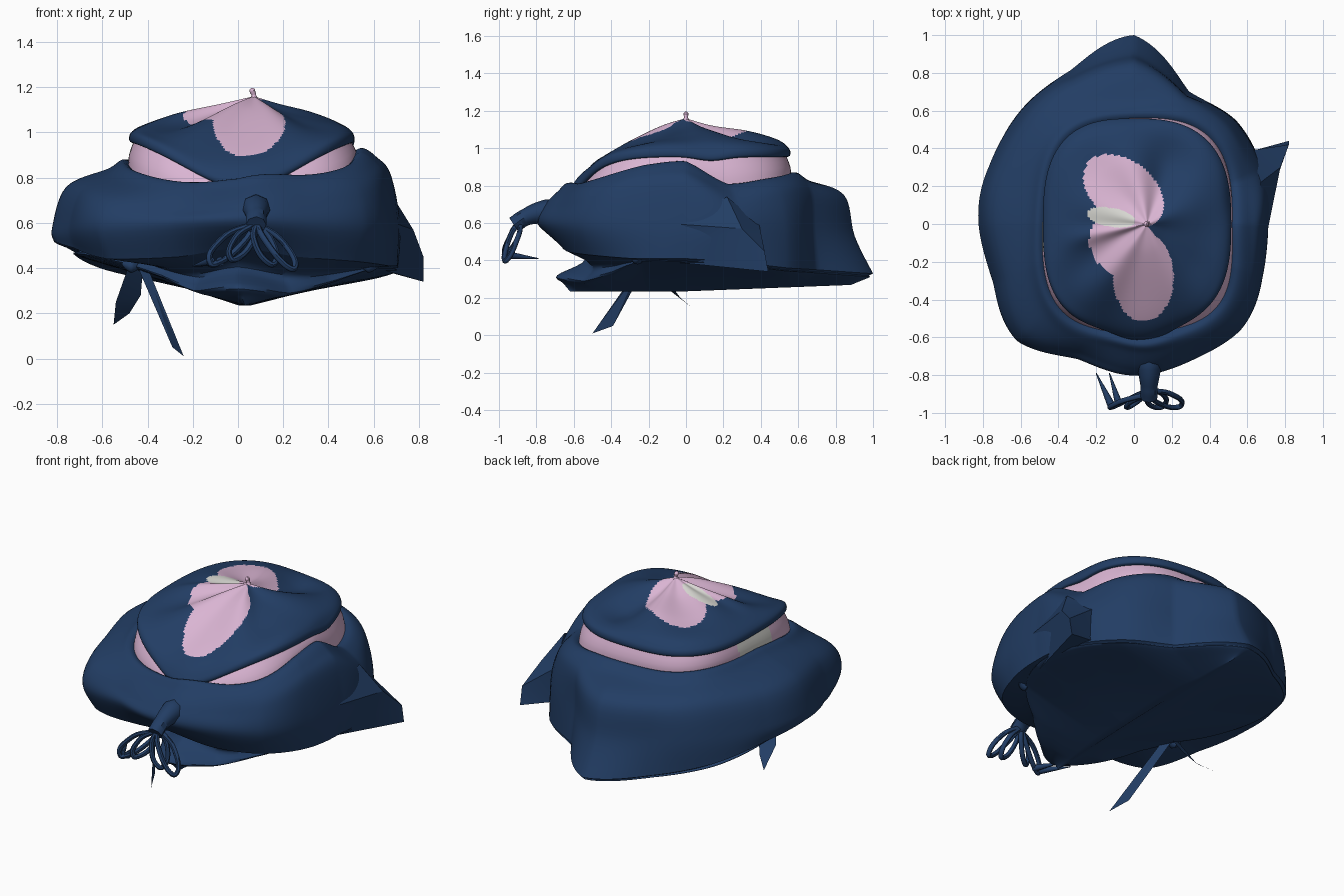
import bpy, bmesh, math
from mathutils import Vector

if "Cube" in bpy.data.objects:
    bpy.data.objects.remove(bpy.data.objects["Cube"])


def material(name, rgb):
    mat = bpy.data.materials.new(name)
    mat.use_nodes = True
    color = (*rgb, 1)
    mat.diffuse_color = color
    mat.node_tree.nodes["Principled BSDF"].inputs["Base Color"].default_value = color
    return mat


navy = material("navy cloth", (.016, .047, .128))
pink = material("pink lining", (.7, .46, .65))
pale = material("pale lining", (.68, .68, .64))
SEGMENTS = 240


def finish(obj, angle=45):
    bpy.ops.object.select_all(action='DESELECT')
    obj.select_set(True)
    bpy.context.view_layer.objects.active = obj
    bpy.ops.object.shade_smooth_by_angle(angle=math.radians(angle))


def mesh_object(name, bm, mats, angle=45):
    mesh = bpy.data.meshes.new(name)
    bm.to_mesh(mesh)
    bm.free()
    for mat in mats:
        mesh.materials.append(mat)
    obj = bpy.data.objects.new(name, mesh)
    bpy.context.collection.objects.link(obj)
    finish(obj, angle)


def catmull(a, b, c, d, t):
    return b + (c - a) * (t / 2) + (a * 2 - b * 5 + c * 4 - d) * (t * t / 2) \
        + (b * 3 - a - c * 3 + d) * (t ** 3 / 2)


def around(samples, deg):
    """Periodic lookup of evenly spaced samples, with slightly eased corners."""
    n = len(samples)
    u = deg / 360 * n
    i = int(u)
    a, b, c, d = (samples[(i + k) % n] for k in (-1, 0, 1, 2))
    return (catmull(a, b, c, d, u - i) + b + (c - b) * (u - i)) / 2


def bump(deg, center, width):
    d = (deg - center + 180) % 360 - 180
    return math.exp(-(d / width) ** 2)


def polar(r, deg, z, x=0):
    a = math.radians(deg)
    return Vector((x + r * math.cos(a), r * math.sin(a), z))


def sweep(name, section, steps, mats, rule=None, cap=False):
    """Loft the section given for each direction into a ring-shaped surface."""
    bm = bmesh.new()
    columns = []
    for s in range(SEGMENTS):
        pts = section(s * 360 / SEGMENTS)
        col = [pts[0]]
        for i in range(len(pts) - 1):
            a, d = pts[max(i - 1, 0)], pts[min(i + 2, len(pts) - 1)]
            col += [catmull(a, pts[i], pts[i + 1], d, k / steps) for k in range(1, steps + 1)]
        columns.append([bm.verts.new(p) for p in col])
    for s in range(SEGMENTS):
        left, right = columns[s - 1], columns[s]
        for j in range(len(left) - 1):
            face = bm.faces.new((left[j], right[j], right[j + 1], left[j + 1]))
            if rule:
                face.material_index = rule(face.calc_center_median())
    if cap:
        bm.faces.new([c[0] for c in reversed(columns)])
    bmesh.ops.remove_doubles(bm, verts=bm.verts, dist=.0005)
    mesh_object(name, bm, mats)


# Outlines of the cloth, counter-clockwise from the +x side
OUTLINE = [.71, .74, .77, .76, 1, .88, .85, .82, .82, .81, .87, .78, .79, .79, .79, .74]
HEM_Z = [.41, .39, .36, .35, .33, .36, .42, .49, .52, .49, .44, .45, .49, .45, .43, .41]
SHOULDER_Z = [.93, .81, .84, .87, .87, .87, .88, .88, .88, .86, .82, .77, .73, .78, .84, .91]
# Edge of the bottom cloth, which comes to a corner under the front overhang
FLAP = [.67, .72, .75, .75, .98, .86, .82, .76, .66, .52, .47, .5, .69, .59, .56, .62]
FLAP_Z = [.39, .37, .34, .33, .31, .34, .39, .45, .45, .41, .36, .3, .32, .29, .33, .39]


def superellipse(deg, power):
    a = math.radians(deg)
    c, s = abs(math.cos(a)) / (.495 + .017 * math.cos(a)), abs(math.sin(a)) / .555
    return (c ** power + s ** power) ** (-1 / power)


def cap_radius(deg):
    return superellipse(deg, 2.75) + .06 * bump(deg, 274, 16)


def cap_edge_z(deg):
    return .96 - .2 * bump(deg, 272, 34) - .02 * bump(deg, 15, 12)


def shoulder_radius(deg):
    return superellipse(deg, 3.1) + .03 + .05 * bump(deg, 274, 16) \
        + .02 * bump(deg, 320, 22) - .025 * bump(deg, 135, 35)


def shoulder_z(deg):
    return around(SHOULDER_Z, deg) + .07 * bump(deg, 275, 20)


def hem_point(deg):
    return polar(around(OUTLINE, deg) * (1 - .15 * bump(deg, 270, 52)), deg, around(HEM_Z, deg))


# Bottom: a keel running front to back, and the underside of the overhang
def underside_section(deg):
    flap_r, hem = around(FLAP, deg), hem_point(deg)
    flap = polar(flap_r, deg, around(FLAP_Z, deg))
    keel = Vector((flap.x * .04 + .03, flap.y * .9, .235 + .035 * max(flap.y, 0)))
    mid = (flap + keel) / 2
    notch = polar(flap_r - .15 * bump(deg, 270, 22), deg, (flap.z + hem.z) / 2)
    return [keel, mid, flap, notch, hem]


sweep("underside", underside_section, 5, [navy], cap=True)


# Outer cloth: hem, bulging side, shoulder and tucked edge
def body_section(deg):
    out, inner = around(OUTLINE, deg), shoulder_radius(deg)
    front, back = bump(deg, 270, 25), bump(deg, 90, 25)
    zs = shoulder_z(deg)
    fold = .008 * math.sin(math.radians(deg * 7))
    upper = inner + (out - inner) * (.8 - .15 * back)
    return [hem_point(deg),
            polar(out * (1 - .09 * back) + fold, deg, .58 - .05 * back + .02 * front),
            polar(upper + fold, deg, zs - .12),
            polar(inner + .07 - .02 * front, deg, zs - .04),
            polar(inner, deg, zs),
            polar(inner - .07, deg, zs - .05)]


sweep("outer_cloth", body_section, 6, [navy])


# Lining band between the outer cloth and the crown
def band_section(deg):
    r, z, low = cap_radius(deg), cap_edge_z(deg), around(SHOULDER_Z, deg) - .03
    rim = shoulder_radius(deg) - .02
    return [polar(r * .95, deg, z + .02), polar((r + rim) / 2, deg, (z + low) / 2),
            polar(rim, deg, low)]


def band_rule(p):
    return 1 if p.x < -.4 and -.14 < p.y < .16 else 0


sweep("lining_band", band_section, 3, [pink, pale], band_rule)


# Crown: rolled edge rising to a gathered point
def crown_section(deg):
    r, z = cap_radius(deg), cap_edge_z(deg)
    front, back = bump(deg, 270, 35), bump(deg, 90, 45)
    dip = bump(deg, 68, 20) + .7 * bump(deg, 220, 16) + .6 * bump(deg, 318, 18)
    ridge = .025 * bump(deg, 193, 10)
    fold = .012 * math.sin(math.radians(deg * 5))

    def at(f, height):
        return polar(r * f, deg, height, .07 * (1 - f))

    return [at(.93, z - .01), at(1, z), at(.99, z + .04),
            at(.88, 1.035 - .16 * front - .025 * dip + .015 * back),
            at(.6, 1.075 - .08 * front - .06 * dip + .015 * back + fold + ridge),
            at(.25, 1.115 - .03 * dip + fold + ridge), at(0, 1.16)]


def inside(p, cx, cy, rx, ry, tilt=0):
    x, y = p.x - cx, p.y - cy
    a = math.radians(tilt)
    u, v = x * math.cos(a) + y * math.sin(a), y * math.cos(a) - x * math.sin(a)
    return (u / rx) ** 2 + (v / ry) ** 2 < 1


def crown_rule(p):
    if p.z < .87:
        return 0
    if inside(p, -.12, .035, .13, .05, -10):
        return 2
    front = inside(p, .05, -.28, .16, .235) or inside(p, -.05, -.12, .2, .16, -35)
    back = inside(p, -.055, .175, .24, .16, -38)
    return 1 if front or back else 0


sweep("crown", crown_section, 14, [navy, pink, pale], crown_rule)


def tube(name, points, mat=navy, radius=.014):
    """Round cord through points; an optional fourth value scales its thickness."""
    curve = bpy.data.curves.new(name, 'CURVE')
    curve.dimensions = '3D'
    curve.bevel_depth = radius
    curve.bevel_resolution = 2
    curve.resolution_u = 8
    curve.use_fill_caps = True
    spline = curve.splines.new('BEZIER')
    spline.bezier_points.add(len(points) - 1)
    for bp, p in zip(spline.bezier_points, points):
        bp.co = p[:3]
        bp.radius = p[3] if len(p) > 3 else 1
        bp.handle_left_type = bp.handle_right_type = 'AUTO'
    curve.materials.append(mat)
    obj = bpy.data.objects.new(name, curve)
    bpy.context.collection.objects.link(obj)
    bpy.ops.object.select_all(action='DESELECT')
    obj.select_set(True)
    bpy.context.view_layer.objects.active = obj
    bpy.ops.object.convert(target='MESH')
    finish(bpy.context.object)


def facets(name, points, faces, angle=20):
    bm = bmesh.new()
    verts = [bm.verts.new(p) for p in points]
    for f in faces:
        bm.faces.new([verts[i] for i in f])
    mesh_object(name, bm, [navy], angle)


# Gathered tip on the crown
tube("crown_tip", [(.07, 0, 1.14, 2), (.07, 0, 1.165, .8), (.065, 0, 1.185, 1.2), (.07, 0, 1.195, .5)], pink, .012)

# Front gather, knot and hanging bow
tube("front_gather", [(.07, -.6, .66, 1.2), (.08, -.75, .66, 1.3), (.08, -.86, .63, .9), (.08, -.92, .59, .9)], radius=.05)
for i, (tip, drop, spread) in enumerate([(-.12, .42, .05), (-.03, .44, .04), (.14, .42, .04), (.23, .4, .04)]):
    mid = (tip + .08) / 2
    tube(f"bow_loop_{i}", [(.08, -.9, .6), (mid - spread, -.94, .53), (tip, -.97, drop),
                          (tip + spread / 2, -.96, drop), (mid + spread, -.9, .52), (.08, -.88, .6)])
for i, tip in enumerate([-.2, -.13]):
    tube(f"bow_end_{i}", [(tip * .6, -.96, .43, 1.5), (tip, -.79, .41, .2)])

# Side knots with pointed tie ends
for name, x, y in [("right_knot", -.47, -.21), ("left_knot", .58, -.25)]:
    tube(name, [(x - .04, y, .42, .5), (x, y - .01, .41, 1.6), (x + .04, y, .41, .5)], radius=.02)
facets("long_tie_end", [(-.45, -.19, .42), (-.39, -.24, .38), (-.24, -.5, .01), (-.29, -.39, .05), (-.37, -.28, .3)],
       [(0, 1, 2, 4), (4, 2, 3), (0, 4, 3)])
facets("short_tie_end", [(-.48, -.2, .42), (-.42, -.18, .4), (-.43, -.09, .28), (-.48, -.03, .2), (-.55, .03, .15), (-.54, -.1, .25)],
       [(0, 1, 2, 5), (5, 2, 3, 4)])

# Flared cloth corner on the left side, draped from the body
facets("side_corner", [(.58, -.25, .41), (.82, .44, .34), (.82, .42, .45), (.775, .3, .57),
                       (.67, .22, .74), (.62, .39, .6), (.6, .38, .4), (.69, -.12, .6)],
       [(0, 1, 2, 3), (0, 3, 7), (7, 3, 4), (6, 2, 1), (6, 5, 2), (5, 3, 2), (5, 4, 3), (0, 6, 1)], 50)
